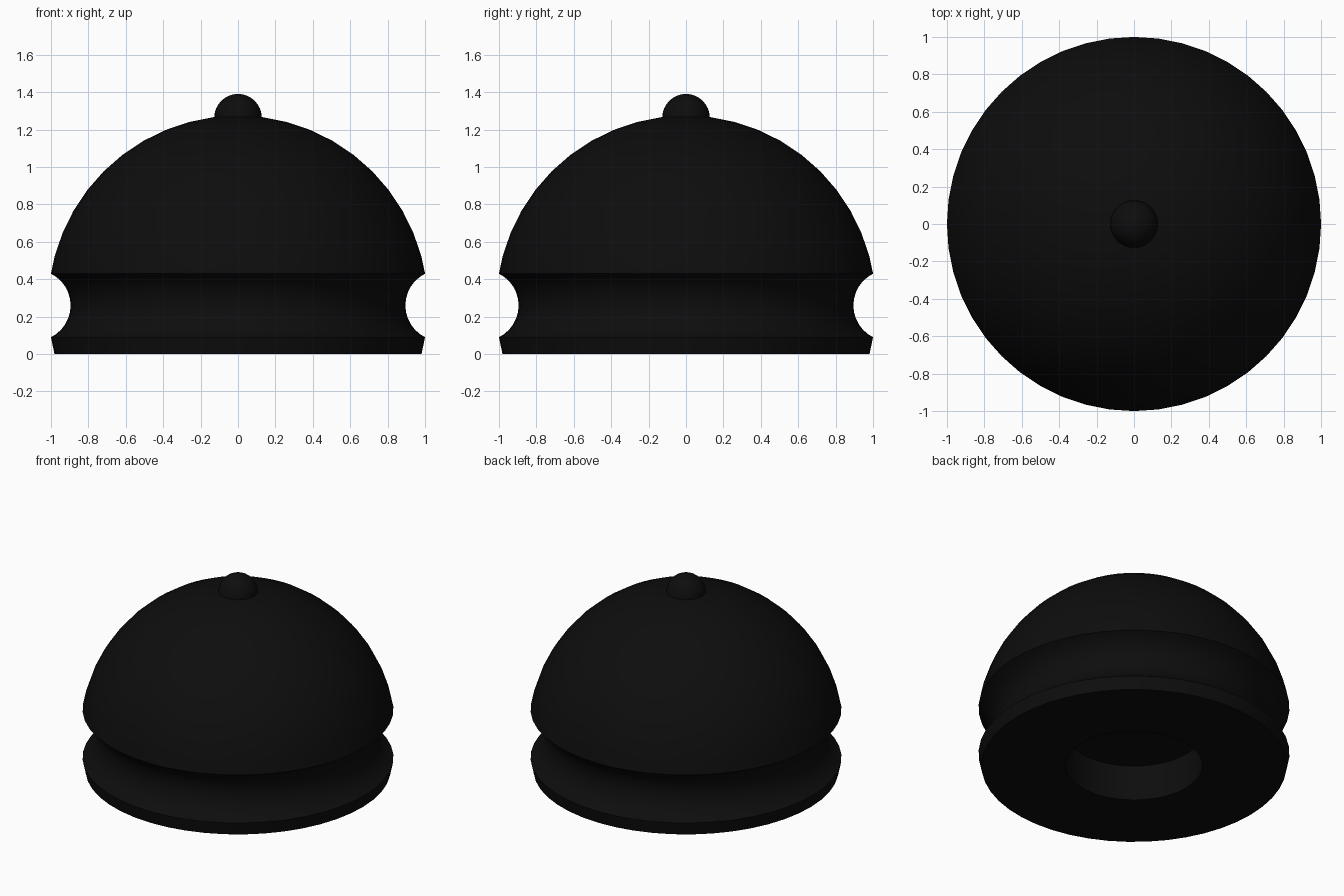
import bpy, bmesh, math

if "Cube" in bpy.data.objects:
    bpy.data.objects.remove(bpy.data.objects["Cube"])

black = bpy.data.materials.new("black")
black.diffuse_color = (0.004, 0.004, 0.004, 1)
black.use_nodes = True
black.node_tree.nodes["Principled BSDF"].inputs["Base Color"].default_value = black.diffuse_color


def lathe(name, profile, segments):
    """Revolve a (radius, height) profile around z; both ends lie on the axis."""
    bm = bmesh.new()
    rings = []
    for r, z in profile:
        if r < 1e-6:
            rings.append([bm.verts.new((0, 0, z))] * segments)
        else:
            rings.append([bm.verts.new((r * math.cos(2 * math.pi * i / segments),
                                        r * math.sin(2 * math.pi * i / segments), z))
                          for i in range(segments)])
    for a, b in zip(rings, rings[1:]):
        for i in range(segments):
            j = (i + 1) % segments
            bm.faces.new(list(dict.fromkeys((a[i], a[j], b[j], b[i]))))
    bmesh.ops.recalc_face_normals(bm, faces=bm.faces)
    mesh = bpy.data.meshes.new(name)
    bm.to_mesh(mesh)
    bm.free()
    mesh.materials.append(black)
    obj = bpy.data.objects.new(name, mesh)
    bpy.context.collection.objects.link(obj)
    bpy.ops.object.select_all(action='DESELECT')
    obj.select_set(True)
    bpy.context.view_layer.objects.active = obj
    bpy.ops.object.shade_smooth_by_angle(angle=math.radians(30))
    return obj


MID, DOME_R = 0.26, 1.015
GROOVE_C, GROOVE_R = 1.085, 0.19

# Underside: round blind hole, flat base and short lower lip
profile = [(0, 0.25), (0.44, 0.25), (0.44, 0), (0.981, 0)]

# Rounded groove running around the body
reach = math.asin(0.17 / GROOVE_R)
for k in range(13):
    a = -reach + 2 * reach * k / 12
    profile.append((GROOVE_C - GROOVE_R * math.cos(a), MID + GROOVE_R * math.sin(a)))

# Dome above the groove
for k in range(2, 13):
    a = math.radians(7.5 * k)
    profile.append((DOME_R * math.cos(a), MID + DOME_R * math.sin(a)))
lathe("dome_body", profile, 48)

# Ball knob on the top
knob = [(0.127 * math.sin(math.pi * k / 16), 1.264 - 0.127 * math.cos(math.pi * k / 16))
        for k in range(17)]
lathe("top_knob", knob, 32)
